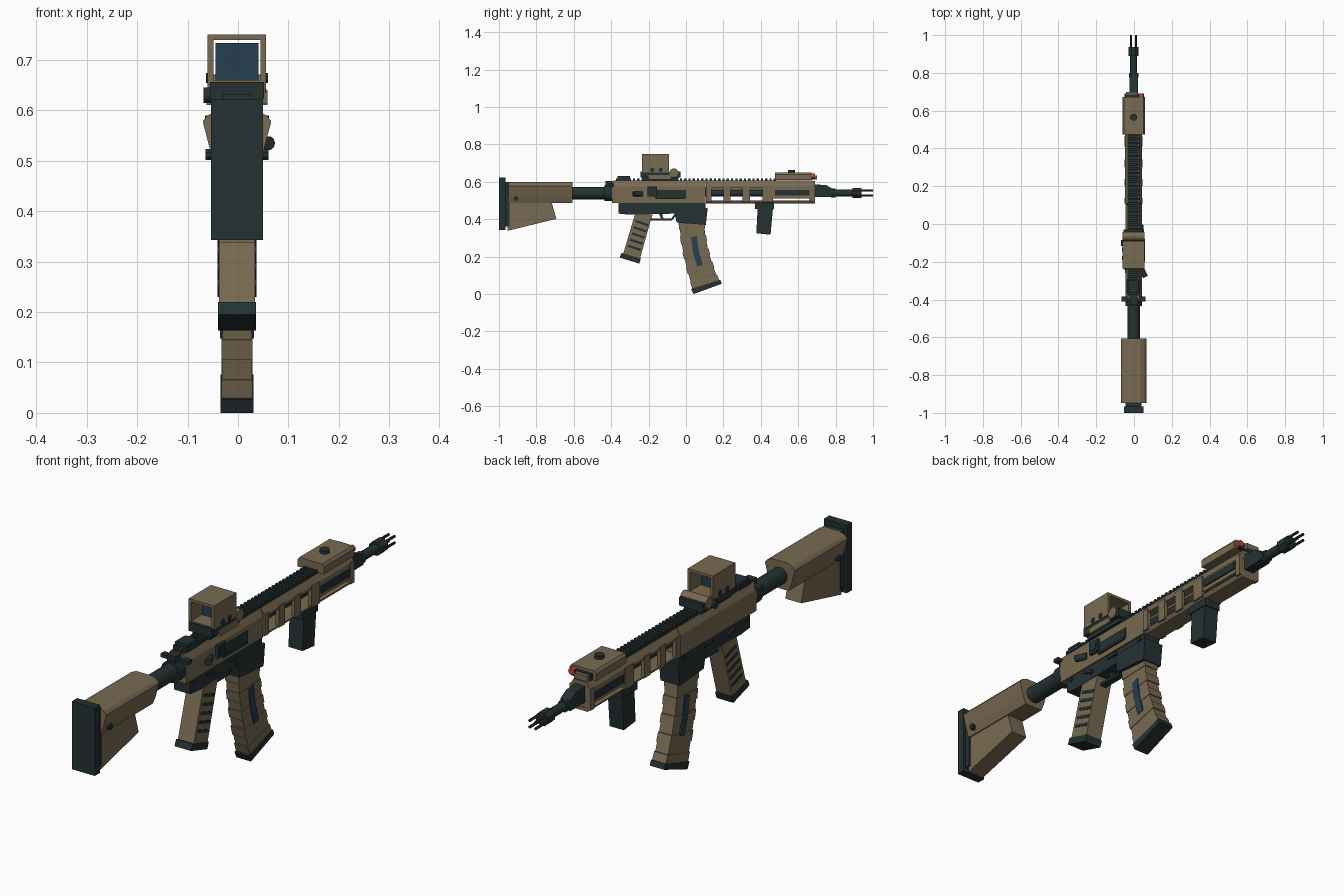
import bpy, bmesh, math
from mathutils import Vector, Matrix

CX = -0.002  # centre line of the body


def mat(name, col):
    m = bpy.data.materials.new(name)
    m.diffuse_color = (*col, 1)
    return m


TAN = mat("tan", (0.190, 0.145, 0.083))
DARK = mat("dark green grey", (0.018, 0.031, 0.032))
BLUE = mat("dark blue", (0.018, 0.050, 0.083))
RED = mat("red", (0.50, 0.06, 0.03))


def finish(bm, name, m, smooth=False):
    bmesh.ops.recalc_face_normals(bm, faces=bm.faces)
    me = bpy.data.meshes.new(name)
    bm.to_mesh(me)
    bm.free()
    me.materials.append(m)
    ob = bpy.data.objects.new(name, me)
    bpy.context.collection.objects.link(ob)
    if smooth:
        bpy.context.view_layer.objects.active = ob
        ob.select_set(True)
        bpy.ops.object.shade_smooth_by_angle(angle=math.radians(50))
        ob.select_set(False)
    return ob


def prism(name, pts, lo, hi, m, axis="x"):
    """Extrude a profile: (y, z) points along x, or (x, z) points along y."""
    bm = bmesh.new()
    place = (lambda p, t: (t + CX, p[0], p[1])) if axis == "x" else (lambda p, t: (p[0] + CX, t, p[1]))
    a = [bm.verts.new(place(p, lo)) for p in pts]
    b = [bm.verts.new(place(p, hi)) for p in pts]
    bm.faces.new(a)
    bm.faces.new(b[::-1])
    for i in range(len(pts)):
        j = (i + 1) % len(pts)
        bm.faces.new((a[i], a[j], b[j], b[i]))
    return finish(bm, name, m)


def box(name, x, y, z, m):
    return prism(name, [(y[0], z[0]), (y[1], z[0]), (y[1], z[1]), (y[0], z[1])], x[0], x[1], m)


def sym(h):
    return (-h, h)


def half(pts):
    """Mirror a right-hand (x, z) half profile."""
    return pts + [(-x, z) for x, z in reversed(pts)]


def rod(name, p0, p1, r, m, n=12, r2=None):
    p0, p1 = Vector(p0), Vector(p1)
    d = p1 - p0
    bm = bmesh.new()
    M = Matrix.Translation((p0 + p1) / 2 + Vector((CX, 0, 0))) @ d.to_track_quat('Z', 'Y').to_matrix().to_4x4() @ Matrix.Rotation(math.pi / n, 4, 'Z')
    bmesh.ops.create_cone(bm, cap_ends=True, segments=n, radius1=r, radius2=r if r2 is None else r2, depth=d.length, matrix=M)
    return finish(bm, name, m, n > 8)


BZ = 0.54  # bore height

# Stock
box("butt_pad", sym(0.052), (-1.0, -0.966), (0.343, 0.622), DARK)
box("butt_plate", sym(0.042), (-0.967, -0.944), (0.36, 0.60), DARK)
prism("stock_body", half([(0.04, 0.487), (0.053, 0.52), (0.068, 0.578), (0.058, 0.59), (0.036, 0.60)]), -0.948, -0.606, TAN, "y")
prism("stock_lower", [(-0.955, 0.49), (-0.955, 0.338), (-0.693, 0.402), (-0.718, 0.49)], -0.036, 0.036, TAN)
rod("stock_pin", (-0.062, -0.908, 0.512), (0.062, -0.908, 0.512), 0.012, DARK, 8)
rod("buffer_tube", (0, -0.62, BZ), (0, -0.38, BZ), 0.034, DARK, 16)
rod("tube_collar", (0, -0.435, BZ), (0, -0.39, BZ), 0.044, DARK, 16)

# Receiver
SHELL = [(0.042, 0.487), (0.044, 0.575), (0.03, 0.604)]
prism("upper_receiver", half(SHELL), -0.395, 0.104, TAN, "y")
prism("lower_receiver", [(-0.36, 0.50), (-0.36, 0.43), (-0.30, 0.424), (-0.06, 0.43), (-0.06, 0.455), (0.105, 0.46), (0.105, 0.492), (0, 0.492)], -0.037, 0.037, DARK)
prism("magazine_well", [(-0.067, 0.458), (-0.05, 0.382), (0.106, 0.37), (0.116, 0.46)], -0.044, 0.044, DARK)
box("ejection_port", (0.04, 0.047), (-0.165, 0.0), (0.512, 0.556), DARK)
box("port_door", (0.04, 0.051), (-0.16, -0.005), (0.507, 0.516), DARK)
box("case_deflector", (0.04, 0.056), (-0.205, -0.155), (0.522, 0.575), DARK)
box("deflector_face", (0.05, 0.059), (-0.195, -0.165), (0.532, 0.562), DARK)
rod("forward_assist", (0.04, -0.235, 0.535), (0.063, -0.28, 0.535), 0.014, DARK, 10)
box("charging_handle", sym(0.063), (-0.41, -0.385), (0.575, 0.59), DARK)
box("handle_stem", sym(0.02), (-0.43, -0.36), (0.575, 0.605), DARK)
for s in (-1, 1):
    for y, z, r in ((-0.335, 0.475, 0.010), (0.075, 0.475, 0.010), (-0.215, 0.455, 0.008)):
        rod("receiver_pin", (s * 0.03, y, z), (s * 0.043, y, z), r, DARK, 8)
    x = sorted((s * 0.035, s * 0.045))
    prism("selector_lever", [(-0.26, 0.475), (-0.255, 0.465), (-0.205, 0.449), (-0.205, 0.462)], x[0], x[1], DARK)
    box("bolt_catch", x, (-0.11, -0.06), (0.465, 0.48), DARK)

# Trigger and guard
prism("trigger_guard", [(-0.19, 0.404), (-0.19, 0.393), (-0.075, 0.393), (-0.045, 0.43), (-0.055, 0.435), (-0.08, 0.403)], -0.014, 0.014, DARK)
prism("trigger", [(-0.145, 0.43), (-0.125, 0.43), (-0.127, 0.415), (-0.115, 0.40), (-0.122, 0.398), (-0.138, 0.413)], -0.007, 0.007, DARK)

# Pistol grip with dark grooves
prism("pistol_grip", [(-0.272, 0.43), (-0.178, 0.425), (-0.19, 0.39), (-0.247, 0.185), (-0.337, 0.21)], -0.036, 0.036, TAN)
prism("grip_cap", [(-0.355, 0.195), (-0.25, 0.163), (-0.241, 0.19), (-0.345, 0.22)], -0.038, 0.038, DARK)
for i in range(5):
    z = 0.252 + i * 0.033
    y = -0.327 + (z - 0.24) * 0.305
    for s in (-1, 1):
        x = sorted((s * 0.034, s * 0.0385))
        prism("grip_groove", [(y + 0.012, z), (y + 0.08, z - 0.022), (y + 0.083, z - 0.010), (y + 0.015, z + 0.012)], x[0], x[1], DARK)

# Curved magazine built from ribs of alternating width
N = 9


def mag(t):
    """Rear and front edge points, t from 0 (top) to 1 (bottom)."""
    rear = (-0.04 + 0.025 * t + 0.05 * t * t, 0.385 - 0.36 * t)
    front = (0.10 + 0.02 * t + 0.06 * t * t, 0.385 - 0.315 * t)
    return rear, front


for i in range(N):
    (a, b), (c, d) = mag(i / N), mag((i + 1) / N)
    g = 0.004 * (i % 2)
    prism("magazine_rib", [(a[0] + g, a[1]), (b[0] - g, b[1]), (d[0] - g, d[1]), (c[0] + g, c[1])], -0.031 + g / 2, 0.031 - g / 2, TAN)
prism("magazine_base", [(0.027, 0.027), (0.04, 0.0), (0.191, 0.055), (0.183, 0.076)], -0.033, 0.033, DARK)
for s in (-1, 1):
    x = sorted((s * 0.028, s * 0.034))
    prism("magazine_window", [(0.027, 0.302), (0.058, 0.31), (0.066, 0.24), (0.09, 0.155), (0.06, 0.147), (0.037, 0.225)], x[0], x[1], BLUE)

# Handguard: top and bottom shells joined by side pillars around open windows
prism("handguard_top", half([(0.045, 0.567), (0.045, 0.578), (0.03, 0.604)]), 0.108, 0.69, TAN, "y")
prism("handguard_bottom", half([(0.034, 0.484), (0.045, 0.499)]), 0.108, 0.69, TAN, "y")
for s in (-1, 1):
    for y0, y1 in ((0.108, 0.137), (0.2, 0.238), (0.302, 0.342), (0.41, 0.465), (0.665, 0.69)):
        x = sorted((s * 0.033, s * 0.048))
        box("handguard_pillar", x, (y0, y1), (0.492, 0.58), TAN)
    x = sorted((s * 0.032, s * 0.044))
    box("handguard_slot_floor", x, (0.46, 0.67), (0.512, 0.57), TAN)
    x = sorted((s * 0.04, s * 0.05))
    box("side_rail_panel", x, (0.475, 0.66), (0.528, 0.557), DARK)
box("handguard_front_ring", sym(0.034), (0.66, 0.688), (0.49, 0.575), TAN)
rod("gas_tube", (0, 0.1, 0.562), (0, 0.69, 0.562), 0.012, TAN, 8)

# Top rail with teeth
box("rail_base", sym(0.026), (-0.385, 0.68), (0.60, 0.608), DARK)
for i in range(38):
    y = -0.375 + i * 0.0228
    box("rail_tooth", sym(0.03), (y, y + 0.012), (0.605, 0.619), DARK)

# Barrel, gas block and muzzle
rod("barrel", (0, 0.09, BZ), (0, 0.91, BZ), 0.0185, DARK, 12)
prism("gas_block", [(0.685, 0.52), (0.785, 0.52), (0.785, 0.562), (0.75, 0.582), (0.685, 0.587)], -0.022, 0.022, DARK)
rod("muzzle_ring", (0, 0.775, BZ), (0, 0.80, BZ), 0.025, DARK, 10)
rod("flash_hider", (0, 0.89, BZ), (0, 0.938, BZ), 0.029, DARK, 8)
for i in range(4):
    a = math.pi / 4 + i * math.pi / 2
    dx, dz = 0.019 * math.cos(a), 0.019 * math.sin(a)
    rod("muzzle_prong", (dx, 0.93, BZ + dz), (dx, 1.0, BZ + dz), 0.0055, DARK, 6)

# Fore grip
prism("fore_grip", [(0.383, 0.46), (0.465, 0.46), (0.452, 0.317), (0.376, 0.325)], -0.032, 0.032, DARK)
box("fore_grip_mount", sym(0.036), (0.37, 0.47), (0.455, 0.486), DARK)

# Laser box on the rail
prism("laser_box", half([(0.06, 0.61), (0.06, 0.64), (0.052, 0.65)]), 0.475, 0.672, TAN, "y")
rod("laser_button", (0, 0.565, 0.645), (0, 0.565, 0.664), 0.019, DARK, 12)
box("laser_front", sym(0.045), (0.67, 0.685), (0.612, 0.638), DARK)
box("laser_front_housing", (-0.04, 0.02), (0.68, 0.70), (0.612, 0.635), TAN)
rod("laser_lens", (0.04, 0.66, 0.63), (0.04, 0.69, 0.63), 0.014, RED, 10)

# Rear sight
box("rear_sight_base", sym(0.034), (-0.37, -0.295), (0.604, 0.618), DARK)
box("rear_sight_leaf", sym(0.028), (-0.365, -0.30), (0.615, 0.632), DARK)

# Holographic sight: base, open hood, glass and reticle
box("sight_base", sym(0.054), (-0.242, -0.03), (0.622, 0.656), DARK)
box("sight_mount", sym(0.04), (-0.235, -0.04), (0.606, 0.625), DARK)
HY = (-0.235, -0.09)
for s in (-1, 1):
    x = sorted((s * 0.047, s * 0.058))
    box("hood_side", x, HY, (0.65, 0.75), TAN)
    for y in (-0.18, -0.135):
        rod("sight_button", (s * 0.055, y, 0.664), (s * 0.061, y, 0.664), 0.011, DARK, 8)
box("hood_top", sym(0.058), HY, (0.739, 0.75), TAN)
box("hood_floor", sym(0.058), HY, (0.65, 0.66), TAN)
rod("sight_battery_tube", (-0.058, -0.065, 0.648), (0.058, -0.065, 0.648), 0.024, TAN, 12)
box("side_clamp", (0.05, 0.06), (-0.2, -0.08), (0.612, 0.636), TAN)
rod("clamp_knob", (-0.066, -0.1, 0.63), (-0.05, -0.1, 0.63), 0.016, DARK, 10)
box("sight_glass", sym(0.043), (-0.165, -0.16), (0.658, 0.733), BLUE)
for dx, dz in ((0, 0), (0.022, 0), (-0.022, 0), (0, 0.018), (0, -0.018)):
    box("reticle_mark", (dx - 0.003, dx + 0.003), (-0.168, -0.157), (0.695 + dz, 0.699 + dz), RED)
